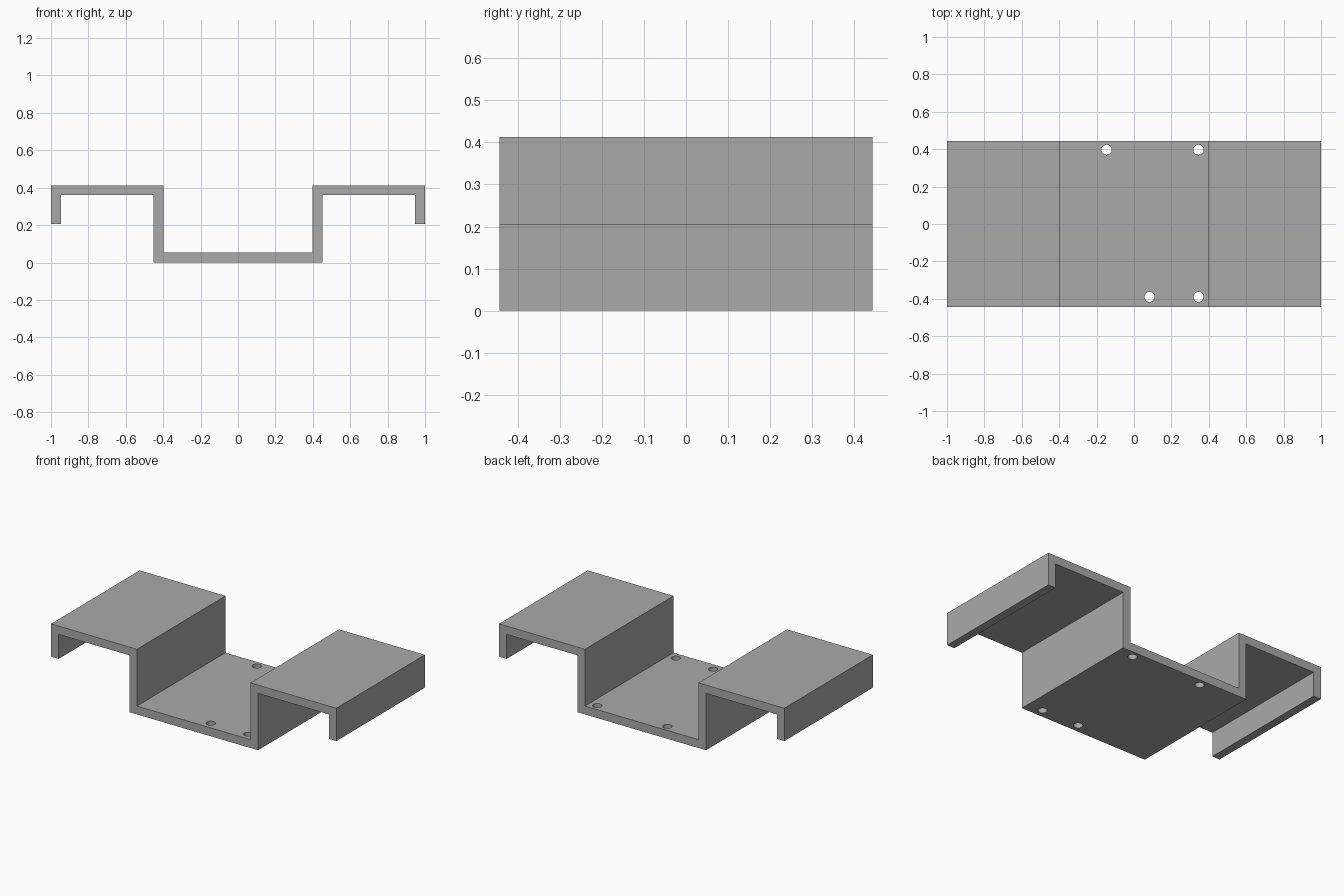
import bpy
import bmesh

cube = bpy.data.objects.get("Cube")
if cube:
    bpy.data.objects.remove(cube, do_unlink=True)

DEPTH = 0.886
HEIGHT = 0.413
WALL = 0.053
LIP_BOTTOM = 0.205
INNER = 0.398
HOLE_RADIUS = 0.027

grey = bpy.data.materials.new("plain grey")
grey.use_nodes = True
grey.diffuse_color = (0.4, 0.4, 0.4, 1)
grey.node_tree.nodes["Principled BSDF"].inputs["Base Color"].default_value = (0.4, 0.4, 0.4, 1)

# Bracket: half of the cross-section, mirrored and extruded front to back
half = [
    (INNER + WALL, 0),
    (INNER + WALL, HEIGHT - WALL),
    (1 - WALL, HEIGHT - WALL),
    (1 - WALL, LIP_BOTTOM),
    (1, LIP_BOTTOM),
    (1, HEIGHT),
    (INNER, HEIGHT),
    (INNER, WALL),
]
profile = half + [(-x, z) for x, z in reversed(half)]

bm = bmesh.new()
face = bm.faces.new([bm.verts.new((x, -DEPTH / 2, z)) for x, z in profile])
extruded = bmesh.ops.extrude_face_region(bm, geom=[face], use_keep_orig=True)
moved = [v for v in extruded["geom"] if isinstance(v, bmesh.types.BMVert)]
bmesh.ops.translate(bm, vec=(0, DEPTH, 0), verts=moved)
bmesh.ops.recalc_face_normals(bm, faces=bm.faces)
mesh = bpy.data.meshes.new("bracket")
bm.to_mesh(mesh)
bm.free()
mesh.materials.append(grey)
bracket = bpy.data.objects.new("bracket", mesh)
bpy.context.collection.objects.link(bracket)

# Four screw holes through the base plate
for x, y in [(-0.147, 0.397), (0.345, 0.397), (0.083, -0.39), (0.345, -0.39)]:
    bpy.ops.mesh.primitive_cylinder_add(vertices=32, radius=HOLE_RADIUS,
                                        depth=4 * WALL, location=(x, y, 0))
    cutter = bpy.context.object
    cutter.name = "screw_hole_cutter"
    cutter.data.materials.append(grey)
    cutter.hide_render = True
    cutter.hide_set(True)
    cut = bracket.modifiers.new("screw_hole", "BOOLEAN")
    cut.operation = "DIFFERENCE"
    cut.solver = "EXACT"
    cut.object = cutter

# Round hole walls shade smoothly, all plate edges stay sharp
bpy.ops.object.select_all(action="DESELECT")
bpy.context.view_layer.objects.active = bracket
bracket.select_set(True)
for modifier in list(bracket.modifiers):
    bpy.ops.object.modifier_apply(modifier=modifier.name)
for obj in [o for o in bpy.data.objects if o.name.startswith("screw_hole_cutter")]:
    bpy.data.objects.remove(obj, do_unlink=True)
bpy.ops.object.shade_smooth_by_angle()
